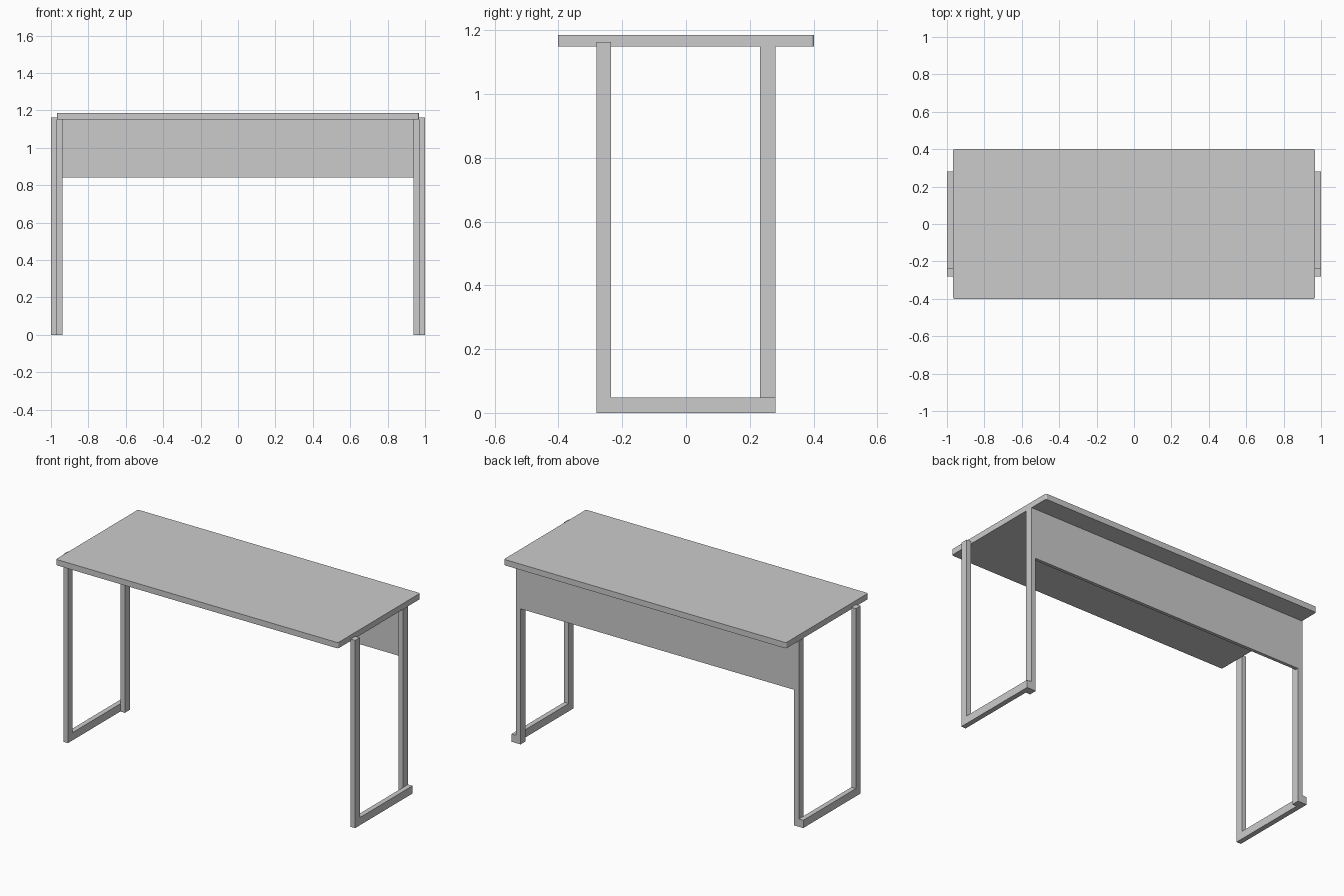
import bpy, bmesh

if "Cube" in bpy.data.objects:
    bpy.data.objects.remove(bpy.data.objects["Cube"])


def box(name, lo, hi):
    """Axis-aligned box between two corners."""
    bm = bmesh.new()
    bmesh.ops.create_cube(bm, size=1)
    for v in bm.verts:
        v.co = [(a + b) / 2 + c * (b - a) for a, b, c in zip(lo, hi, v.co)]
    mesh = bpy.data.meshes.new(name)
    bm.to_mesh(mesh)
    bm.free()
    obj = bpy.data.objects.new(name, mesh)
    bpy.context.collection.objects.link(obj)
    return obj


def extrude_profile(name, points, x0, x1):
    """Extrude a (y, z) outline from x0 to x1."""
    bm = bmesh.new()
    face = bm.faces.new([bm.verts.new((x0, y, z)) for y, z in points])
    ext = bmesh.ops.extrude_face_region(bm, geom=[face])["geom"]
    moved = [g for g in ext if isinstance(g, bmesh.types.BMVert)]
    bmesh.ops.translate(bm, verts=moved, vec=(x1 - x0, 0, 0))
    bmesh.ops.recalc_face_normals(bm, faces=bm.faces)
    mesh = bpy.data.meshes.new(name)
    bm.to_mesh(mesh)
    bm.free()
    obj = bpy.data.objects.new(name, mesh)
    bpy.context.collection.objects.link(obj)
    return obj


def mirror_x(obj):
    obj.modifiers.new("mirror", 'MIRROR').use_axis = (True, False, False)


# Tabletop with slightly rounded vertical corners
top = box("tabletop", (-0.967, -0.402, 1.15), (0.967, 0.402, 1.186))
bm = bmesh.new()
bm.from_mesh(top.data)
corners = [e for e in bm.edges if abs(e.verts[0].co.z - e.verts[1].co.z) > 0.01]
bmesh.ops.bevel(bm, geom=corners, offset=0.009, segments=3, profile=0.5, affect='EDGES')
bm.to_mesh(top.data)
bm.free()

# Outer L frames: front leg and floor rail in one piece
mirror_x(extrude_profile("front_leg_and_rail", [
    (-0.281, 0), (0.28, 0), (0.28, 0.048), (-0.235, 0.048),
    (-0.235, 1.163), (-0.281, 1.163)], 0.969, 1.0))

# Back legs, set just inside the rails
mirror_x(box("back_leg", (0.938, 0.232, 0), (0.969, 0.28, 1.15)))

# Modesty panel between the back legs
box("back_panel", (-0.938, 0.26, 0.84), (0.938, 0.28, 1.15))
